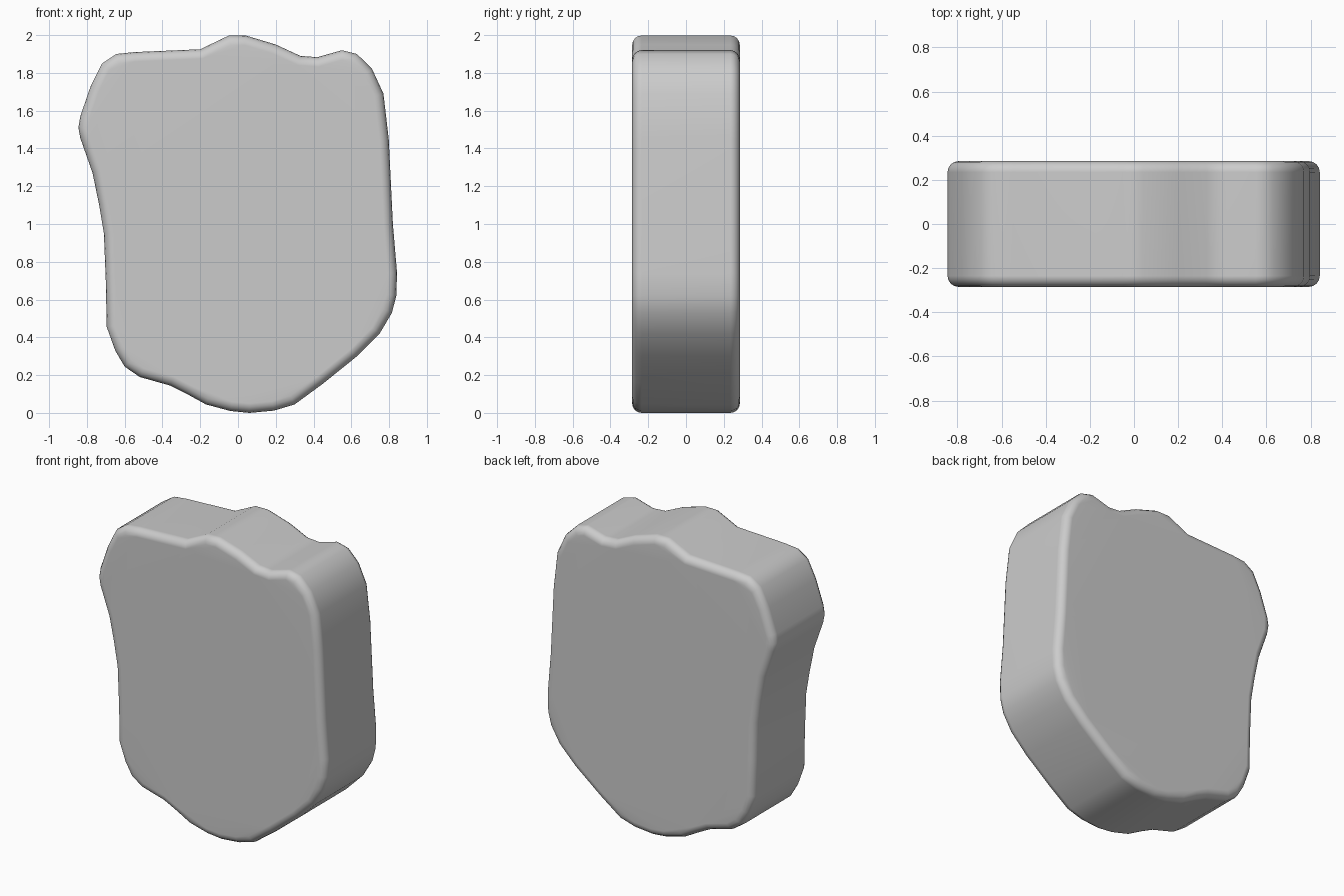
import bpy, bmesh

if "Cube" in bpy.data.objects:
    bpy.data.objects.remove(bpy.data.objects["Cube"])

# Irregular slab outline (x, z), clockwise from the bottom
OUTLINE = [
    (0.06, 0.0), (-0.04, 0.01), (-0.17, 0.045), (-0.27, 0.10), (-0.36, 0.145),
    (-0.52, 0.19), (-0.60, 0.245), (-0.65, 0.33), (-0.695, 0.455), (-0.70, 0.70),
    (-0.71, 0.95), (-0.735, 1.10), (-0.77, 1.27), (-0.835, 1.455), (-0.845, 1.51),
    (-0.835, 1.57), (-0.78, 1.73), (-0.72, 1.85), (-0.645, 1.90), (-0.55, 1.91),
    (-0.20, 1.925), (-0.05, 1.997), (0.04, 1.998), (0.20, 1.95), (0.33, 1.89),
    (0.42, 1.883), (0.55, 1.92), (0.63, 1.90), (0.71, 1.82), (0.77, 1.69),
    (0.798, 1.45), (0.82, 1.0), (0.842, 0.74), (0.838, 0.62), (0.815, 0.53),
    (0.75, 0.42), (0.63, 0.30), (0.45, 0.155), (0.30, 0.045), (0.19, 0.012),
]
HALF_DEPTH = 0.285

bm = bmesh.new()

# Front cap extruded to the back
front = bm.faces.new([bm.verts.new((x, -HALF_DEPTH, z)) for x, z in OUTLINE])
ext = bmesh.ops.extrude_face_region(bm, geom=[front], use_keep_orig=True)
back_verts = [g for g in ext["geom"] if isinstance(g, bmesh.types.BMVert)]
bmesh.ops.translate(bm, verts=back_verts, vec=(0, 2 * HALF_DEPTH, 0))
bmesh.ops.recalc_face_normals(bm, faces=bm.faces)

# Rounded rims on both caps
rims = [e for e in bm.edges if abs(e.verts[0].co.y - e.verts[1].co.y) < 1e-5]
bmesh.ops.bevel(bm, geom=rims, offset=0.05, offset_type='OFFSET', segments=4,
                profile=0.5, affect='EDGES', clamp_overlap=True)
caps = [f for f in bm.faces if len(f.verts) > 4]
bmesh.ops.triangulate(bm, faces=caps, ngon_method='BEAUTY')

mesh = bpy.data.meshes.new("stone_slab")
bm.to_mesh(mesh)
bm.free()
slab = bpy.data.objects.new("stone_slab", mesh)
bpy.context.collection.objects.link(slab)

# Smooth shading with soft, weighted normals
for p in mesh.polygons:
    p.use_smooth = True
weighted = slab.modifiers.new("weighted_normals", 'WEIGHTED_NORMAL')
weighted.keep_sharp = True
